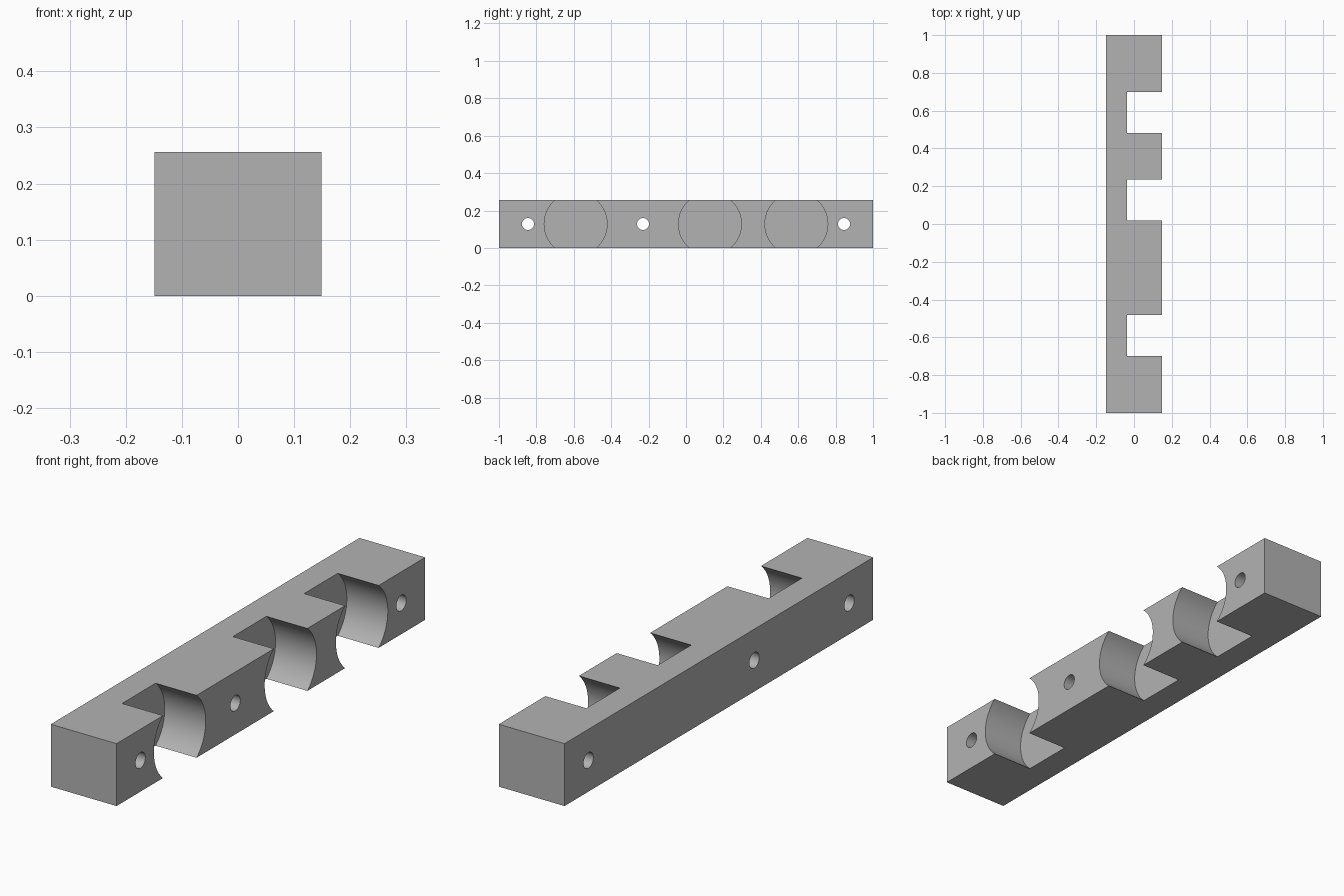
import bpy
from math import pi

if "Cube" in bpy.data.objects:
    bpy.data.objects.remove(bpy.data.objects["Cube"], do_unlink=True)

WIDTH, LENGTH, HEIGHT = 0.298, 2.0, 0.256
POCKET_RADIUS, POCKET_FLOOR = 0.168, -0.037
HOLE_RADIUS = 0.032

# Single grey finish
grey = bpy.data.materials.new("plain_grey")
grey.use_nodes = True
colour = (0.45, 0.45, 0.45, 1)
grey.diffuse_color = colour
grey.node_tree.nodes["Principled BSDF"].inputs["Base Color"].default_value = colour

# Solid bar
bpy.ops.mesh.primitive_cube_add(size=1, location=(0, 0, HEIGHT / 2))
bar = bpy.context.object
bar.name = "holder_bar"
bar.scale = (WIDTH, LENGTH, HEIGHT)
bpy.ops.object.transform_apply(location=False, rotation=False, scale=True)
bar.data.materials.append(grey)


def bore(name, y, radius, x_start, x_end, sides):
    """Cut a round bore along x out of the bar."""
    bpy.ops.mesh.primitive_cylinder_add(
        vertices=sides, radius=radius, depth=x_end - x_start,
        location=((x_start + x_end) / 2, y, HEIGHT / 2), rotation=(0, pi / 2, 0))
    cutter = bpy.context.object
    cutter.name = name
    cutter.hide_render = True
    cutter.data.materials.append(grey)
    bpy.context.view_layer.objects.active = bar
    cut = bar.modifiers.new(name, "BOOLEAN")
    cut.operation = "DIFFERENCE"
    cut.solver = "EXACT"
    cut.object = cutter
    bpy.ops.object.modifier_apply(modifier=name)
    bpy.data.objects.remove(cutter, do_unlink=True)


# Round pockets, open to the +x side and through top and bottom
for y in (-0.59, 0.128, 0.59):
    bore("pocket_cutter", y, POCKET_RADIUS, POCKET_FLOOR, WIDTH, 96)

# Screw holes right through the bar
for y in (-0.845, -0.23, 0.845):
    bore("screw_hole_cutter", y, HOLE_RADIUS, -WIDTH, WIDTH, 48)

# Smooth bores with crisp edges
bpy.ops.object.select_all(action="DESELECT")
bar.select_set(True)
bpy.context.view_layer.objects.active = bar
bpy.ops.object.shade_smooth_by_angle(angle=pi / 6)
